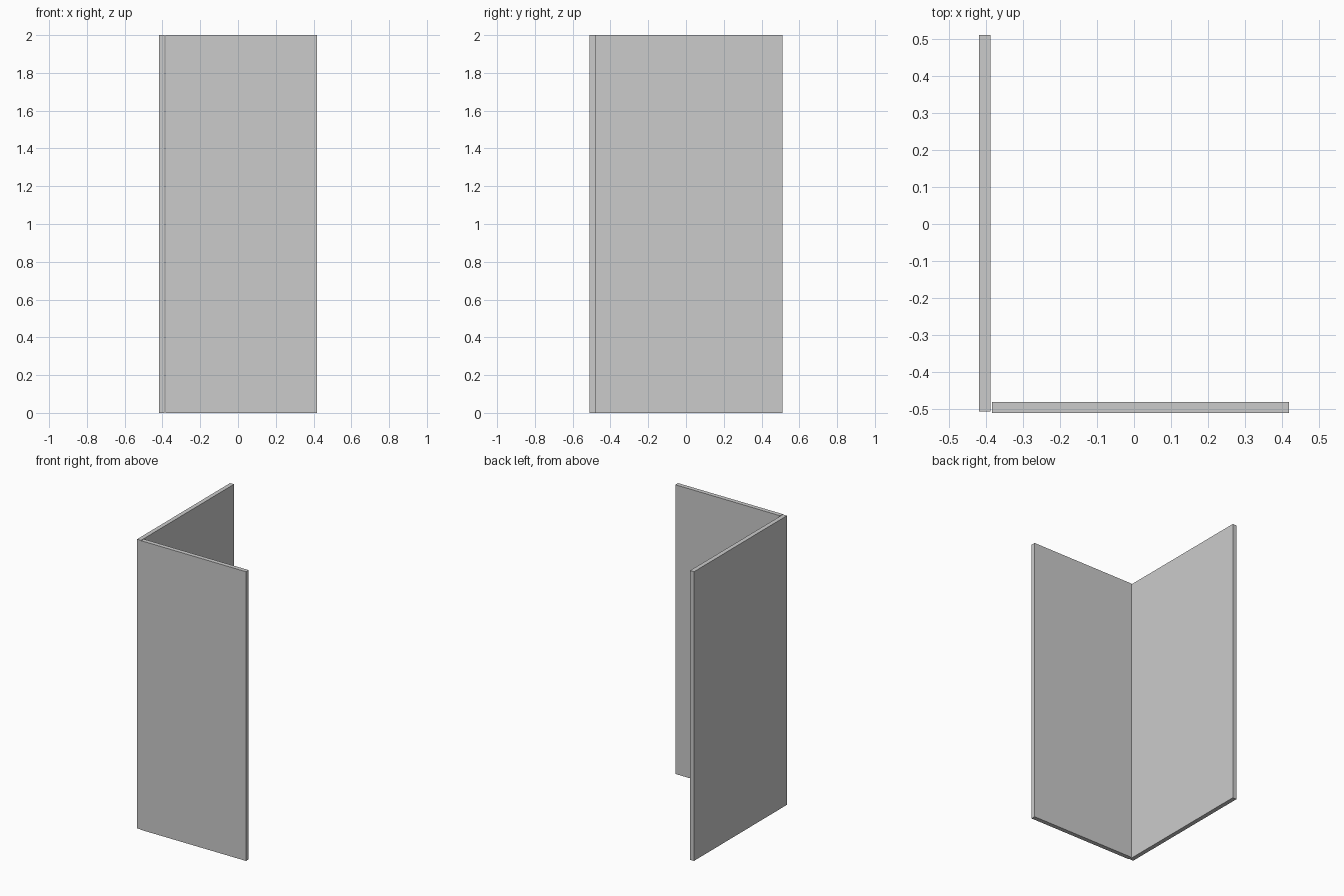
import bpy

if "Cube" in bpy.data.objects:
    bpy.data.objects.remove(bpy.data.objects["Cube"])


def panel(name, lo, hi):
    """Flat upright panel spanning two opposite corners."""
    bpy.ops.mesh.primitive_cube_add(size=1, location=[(a + b) / 2 for a, b in zip(lo, hi)])
    ob = bpy.context.object
    ob.name = name
    ob.scale = [b - a for a, b in zip(lo, hi)]
    bpy.ops.object.transform_apply(location=False, rotation=False, scale=True)
    return ob


T = 0.03             # panel thickness
X, Y, H = 0.418, 0.51, 2.0

# Long side panel running front to back on the left
panel("side_panel", (-X, -Y + 0.004, 0), (-X + T, Y, H))

# Front panel, set off from the side panel by a thin seam
panel("front_panel", (-X + T + 0.004, -Y, 0), (X, -Y + T, H))
